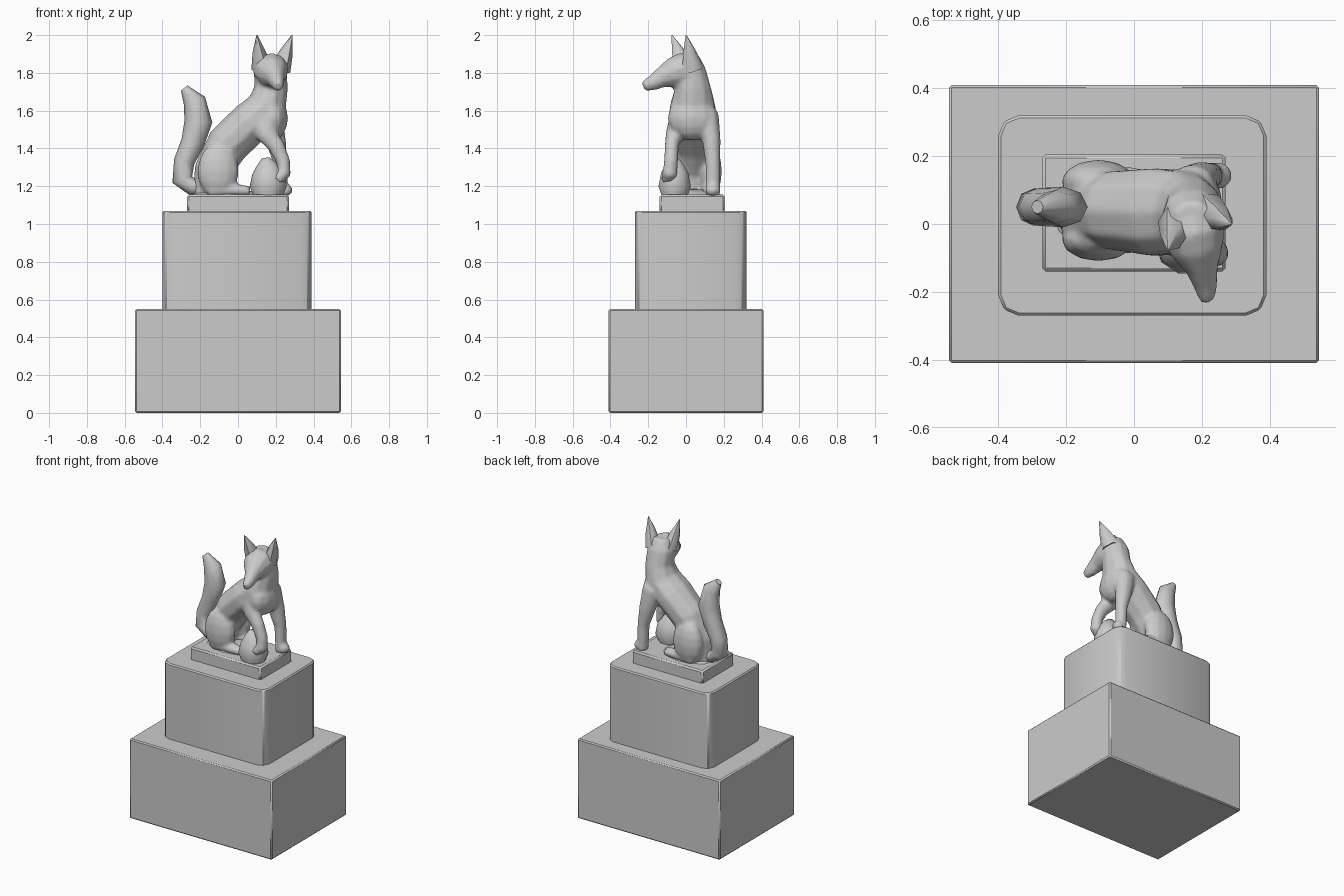
import bpy, bmesh, math
from mathutils import Vector, Matrix

if "Cube" in bpy.data.objects:
    bpy.data.objects.remove(bpy.data.objects["Cube"])


def finish(bm, name, angle=40):
    bmesh.ops.recalc_face_normals(bm, faces=bm.faces)
    me = bpy.data.meshes.new(name)
    bm.to_mesh(me)
    bm.free()
    ob = bpy.data.objects.new(name, me)
    bpy.context.collection.objects.link(ob)
    bpy.ops.object.select_all(action='DESELECT')
    ob.select_set(True)
    bpy.context.view_layer.objects.active = ob
    bpy.ops.object.shade_smooth_by_angle(angle=math.radians(angle))
    return ob


def block(name, lo, hi, corner, edge):
    """Box between two corners; upright edges cut by `corner`, all edges softened by `edge`."""
    lo, hi = Vector(lo), Vector(hi)
    bm = bmesh.new()
    bmesh.ops.create_cube(bm, size=1, matrix=Matrix.Translation((lo + hi) / 2)
                          @ Matrix.Diagonal((*(hi - lo), 1)))
    if corner:
        upright = [e for e in bm.edges if abs(e.verts[0].co.z - e.verts[1].co.z) > 0.01]
        bmesh.ops.bevel(bm, geom=upright, offset=corner, segments=2, profile=0.5, affect='EDGES')
    ob = finish(bm, name, 25)
    mod = ob.modifiers.new("soft_edges", 'BEVEL')
    mod.width, mod.segments = edge, 1
    return ob


def loft(bm, rings, across=(0, 1, 0), sides=10):
    """Closed tube through rings of (x, y, z, depth radius, radius along `across`)."""
    pts = [Vector(r[:3]) for r in rings]
    loops = []
    for i, r in enumerate(rings):
        t = (pts[min(i + 1, len(pts) - 1)] - pts[max(i - 1, 0)]).normalized()
        n = t.cross(Vector(across)).normalized()
        w = n.cross(t)
        angles = [2 * math.pi * k / sides for k in range(sides)]
        loops.append([bm.verts.new(pts[i] + n * r[3] * math.cos(a) + w * r[4] * math.sin(a))
                      for a in angles])
    for a, b in zip(loops, loops[1:]):
        for k in range(sides):
            j = (k + 1) % sides
            bm.faces.new((a[k], a[j], b[j], b[k]))
    bm.faces.new(loops[0][::-1])
    bm.faces.new(loops[-1])


def ball(bm, centre, radii):
    bmesh.ops.create_uvsphere(bm, u_segments=12, v_segments=8, radius=1,
                              matrix=Matrix.Translation(centre) @ Matrix.Diagonal((*radii, 1)))


# Stepped pedestal
block("pedestal_base", (-.545, -.41, 0), (.545, .41, .55), 0, .008)
block("pedestal_block", (-.40, -.27, .54), (.39, .32, 1.07), .06, .008)
block("statue_plinth", (-.27, -.14, 1.06), (.27, .205, 1.155), 0, .01)

# Seated fox body, fused into one sculpted surface
bm = bmesh.new()
loft(bm, [(-.15, .04, 1.14, .09, .08), (-.135, .04, 1.28, .10, .10),
          (-.055, .04, 1.42, .115, .12), (.065, .035, 1.535, .115, .135),
          (.155, .035, 1.62, .11, .125), (.175, .035, 1.72, .09, .10),
          (.172, .025, 1.82, .09, .08), (.172, .01, 1.89, .06, .055)])
# Chest
ball(bm, (.18, .035, 1.56), (.085, .135, .12))
# Skull and muzzle, turned toward the front
facing = (.9, .43, 0)
loft(bm, [(.165, .04, 1.83, .07, .075), (.172, -.01, 1.82, .09, .098),
          (.183, -.065, 1.80, .085, .085), (.20, -.13, 1.775, .055, .05),
          (.21, -.18, 1.745, .042, .036), (.216, -.225, 1.728, .027, .024)], facing)
# Thighs and hind feet
for y in (-.045, .125):
    ball(bm, (-.105, y, 1.28), (.11, .065, .15))
    loft(bm, [(-.15, y, 1.175, .035, .045), (-.02, y, 1.18, .035, .045),
              (.065, y, 1.175, .025, .035)])
# Standing foreleg
loft(bm, [(.17, .115, 1.58, .07, .06), (.20, .135, 1.44, .055, .05),
          (.225, .142, 1.32, .038, .04), (.23, .142, 1.15, .034, .04)])
ball(bm, (.25, .142, 1.18), (.04, .042, .035))
# Raised foreleg arching over the ball
loft(bm, [(.12, -.03, 1.56, .07, .06), (.155, -.065, 1.47, .055, .045),
          (.205, -.075, 1.41, .045, .038), (.24, -.08, 1.33, .038, .038),
          (.245, -.085, 1.27, .038, .042), (.20, -.095, 1.23, .035, .04)])
body = finish(bm, "fox_body", 60)
mod = body.modifiers.new("fuse", 'REMESH')
mod.mode, mod.voxel_size, mod.use_smooth_shade = 'VOXEL', .011, True
mod = body.modifiers.new("soften", 'SMOOTH')
mod.factor, mod.iterations = .5, 6

# Pointed ears
for name, base, tip in (("left_ear", (.125, -.005, 1.82), (.10, -.075, 2.0)),
                        ("right_ear", (.225, .035, 1.82), (.287, .0, 2.0))):
    bm = bmesh.new()
    mid = Vector(base).lerp(Vector(tip), .5)
    loft(bm, [(*base, .065, .052), (*mid, .038, .035), (*tip, .003, .003)], facing, 6)
    finish(bm, name, 60)

# Upright bushy tail
bm = bmesh.new()
loft(bm, [(-.17, .045, 1.19, .035, .04), (-.24, .045, 1.195, .045, .05),
          (-.295, .05, 1.235, .055, .055), (-.285, .05, 1.33, .055, .055),
          (-.24, .05, 1.43, .062, .058), (-.21, .05, 1.54, .074, .06),
          (-.23, .05, 1.65, .06, .05), (-.285, .05, 1.72, .022, .02)], sides=8)
finish(bm, "tail", 60)

# Egg-shaped ball under the paw, and ground mound under the fox
bm = bmesh.new()
loft(bm, [(.16, -.06, 1.13, .07, .065), (.16, -.06, 1.20, .098, .09),
          (.16, -.06, 1.27, .085, .075), (.15, -.06, 1.32, .05, .045),
          (.145, -.06, 1.35, .02, .02)])
finish(bm, "ball", 60)
bm = bmesh.new()
ball(bm, (-.06, .04, 1.15), (.19, .13, .035))
finish(bm, "ground_mound", 60)
